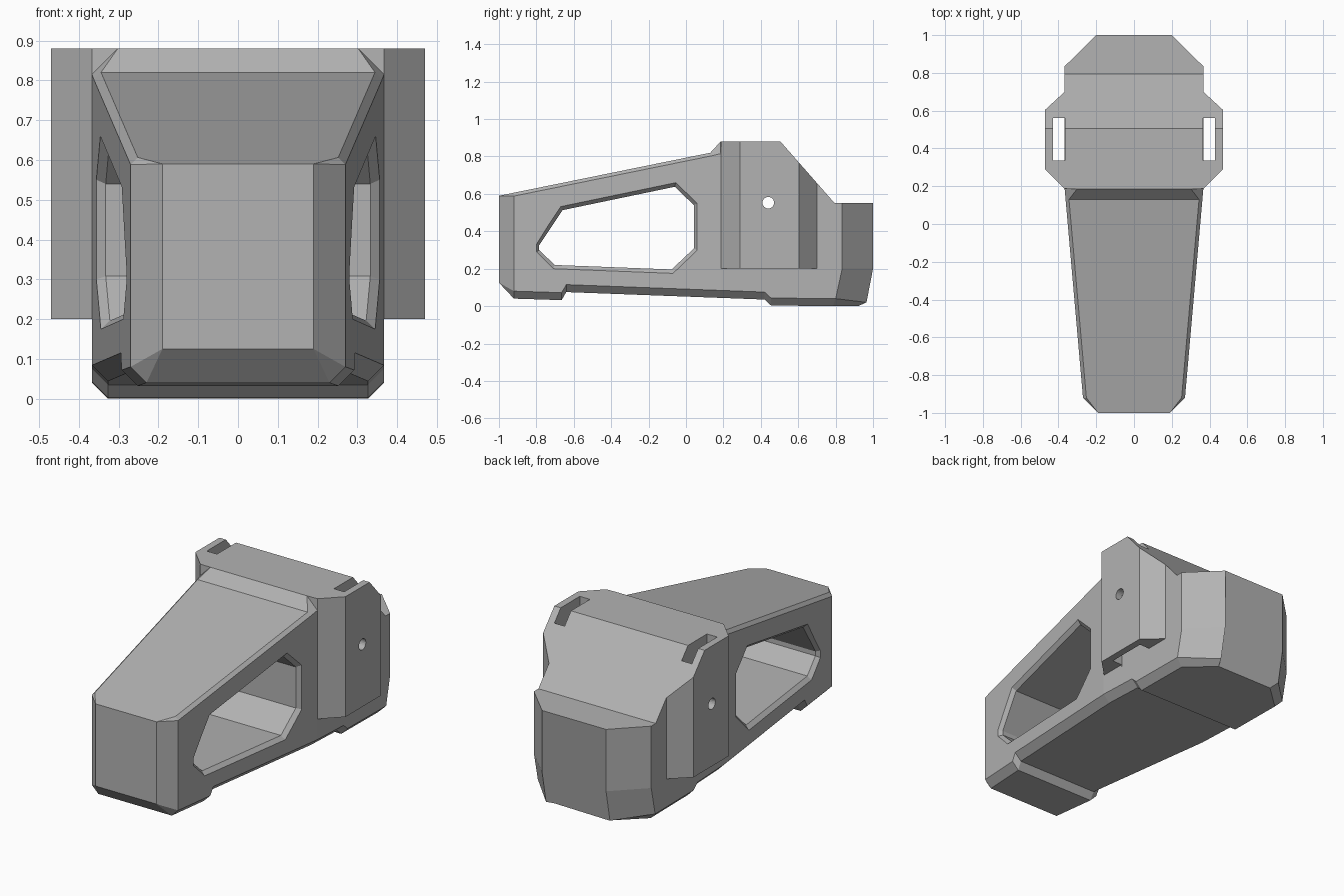
import bpy, bmesh, math
from mathutils import Vector

if "Cube" in bpy.data.objects:
    bpy.data.objects.remove(bpy.data.objects["Cube"])

grey = bpy.data.materials.new("plain grey")
grey.use_nodes = True
COLOUR = (0.45, 0.45, 0.45, 1)
grey.diffuse_color = COLOUR
grey.node_tree.nodes["Principled BSDF"].inputs["Base Color"].default_value = COLOUR


def loft(name, rings):
    """Closed solid through rings that share a point count."""
    bm = bmesh.new()
    loops = [[bm.verts.new(p) for p in ring] for ring in rings]
    n = len(loops[0])
    for a, b in zip(loops, loops[1:]):
        for i in range(n):
            j = (i + 1) % n
            bm.faces.new((a[i], a[j], b[j], b[i]))
    bm.faces.new(loops[0][::-1])
    bm.faces.new(loops[-1])
    bmesh.ops.remove_doubles(bm, verts=bm.verts, dist=0.0005)
    bmesh.ops.dissolve_degenerate(bm, edges=bm.edges, dist=0.0005)
    bmesh.ops.recalc_face_normals(bm, faces=bm.faces)
    return finish(name, bm)


def finish(name, bm):
    mesh = bpy.data.meshes.new(name)
    bm.to_mesh(mesh)
    bm.free()
    mesh.materials.append(grey)
    obj = bpy.data.objects.new(name, mesh)
    bpy.context.collection.objects.link(obj)
    return obj


def combine(target, other, operation):
    """Apply a boolean and remove the helper."""
    mod = target.modifiers.new(operation.lower(), 'BOOLEAN')
    mod.operation = operation
    mod.solver = 'EXACT'
    mod.object = other
    bpy.context.view_layer.objects.active = target
    bpy.ops.object.modifier_apply(modifier=mod.name)
    bpy.data.objects.remove(other)


HALF = 0.367


def wall(y):
    """Half width of the tapered arm."""
    return 0.27 + (HALF - 0.27) * (y + 0.92) / 1.105


def section(y, w, bottom, low, top, high, shift=(0, 0)):
    """Cross-section: low and high are the chamfers, shift moves the lower points."""
    half = [(w - low, y + shift[0], bottom), (w, y + shift[1], bottom + low),
            (w, y, 0.2), (w, y, top - high), (w - high, y, top)]
    return half + [(-x, yy, z) for x, yy, z in reversed(half)]


def roof(y):
    return 0.59 + 0.2035 * (y + 1)


# Main body, lofted from the nose to the rounded-off heel
EDGE, TRIM = 0.04, 0.018
body = loft("body", [
    section(-1, 0.19, 0.125, 0, 0.59, 0),
    section(-0.92, 0.27, 0.04, EDGE, roof(-0.92), TRIM),
    section(-0.665, wall(-0.665), 0.032, EDGE, roof(-0.665), TRIM),
    section(-0.64, wall(-0.64), 0.075, EDGE, roof(-0.64), TRIM),
    section(0.13, wall(0.13), 0.046, EDGE, 0.82, TRIM),
    section(0.185, HALF, 0.044, EDGE, 0.88, 0.065),
    section(0.187, HALF, 0.044, EDGE, 0.88, 0),
    section(0.42, HALF, 0.035, EDGE, 0.88, 0),
    section(0.455, HALF, 0.003, EDGE, 0.88, 0),
    section(0.505, HALF, 0.003, EDGE, 0.88, 0),
    section(0.795, HALF, 0, EDGE, 0.55, 0, (-0.03, -0.02)),
    section(0.835, HALF, 0, EDGE, 0.55, 0, (-0.05, -0.035)),
    section(1, 0.2, 0, 0.02, 0.55, 0, (-0.08, -0.035)),
])

# Side ears with angled ends, trimmed along the rear slope
EAR_PLAN = [(0.3, 0.187), (HALF, 0.187), (0.47, 0.29), (0.47, 0.605), (HALF, 0.7), (0.3, 0.7)]
for side in (-1, 1):
    ear = loft("ear", [[(side * x, y, z) for x, y in EAR_PLAN] for z in (0.2, 0.88)])
    bm = bmesh.new()
    bm.from_mesh(ear.data)
    cut = bmesh.ops.bisect_plane(bm, geom=bm.verts[:] + bm.edges[:] + bm.faces[:],
                                 plane_co=(0, 0.505, 0.88), plane_no=(0, 0.33, 0.29),
                                 clear_outer=True)
    bmesh.ops.holes_fill(bm, edges=[e for e in bm.edges if e.is_boundary])
    bmesh.ops.recalc_face_normals(bm, faces=bm.faces)
    bm.to_mesh(ear.data)
    bm.free()
    combine(body, ear, 'UNION')

# Strap slots running down through the ears
for side in (-1, 1):
    slot = [(0.366, 0.335), (0.43, 0.335), (0.43, 0.562), (0.366, 0.562)]
    combine(body, loft("slot", [[(side * x, y, z) for x, y in slot]
                                for z in (0.19, 0.95)]), 'DIFFERENCE')

# Window through the arm, with a chamfered rim
OUTER = [(-0.8, 0.33), (-0.67, 0.532), (-0.055, 0.66), (0.06, 0.55),
         (0.06, 0.3), (-0.07, 0.175), (-0.71, 0.2), (-0.8, 0.29)]
INNER = [(-0.785, 0.325), (-0.66, 0.513), (-0.06, 0.638), (0.042, 0.54),
         (0.042, 0.308), (-0.077, 0.196), (-0.702, 0.22), (-0.785, 0.3)]
RIM = 0.022


def window_ring(side, flare):
    ring = []
    for o, i in zip(OUTER, INNER):
        y, z = (Vector(i).lerp(Vector(o), flare))
        ring.append((side * (wall(y) + RIM * (flare - 1)), y, z))
    return ring


combine(body, loft("window", [window_ring(-1, 2), window_ring(-1, 0),
                              window_ring(1, 0), window_ring(1, 2)]), 'DIFFERENCE')

# Round pin hole across the ears
circle = [math.tau * k / 24 for k in range(24)]
combine(body, loft("pin_hole", [[(x, 0.44 + 0.031 * math.cos(a), 0.553 + 0.031 * math.sin(a))
                                 for a in circle] for x in (-0.6, 0.6)]), 'DIFFERENCE')

# One flat-shaded colour on every face
body.data.materials.clear()
body.data.materials.append(grey)
for face in body.data.polygons:
    face.material_index = 0
    face.use_smooth = False
